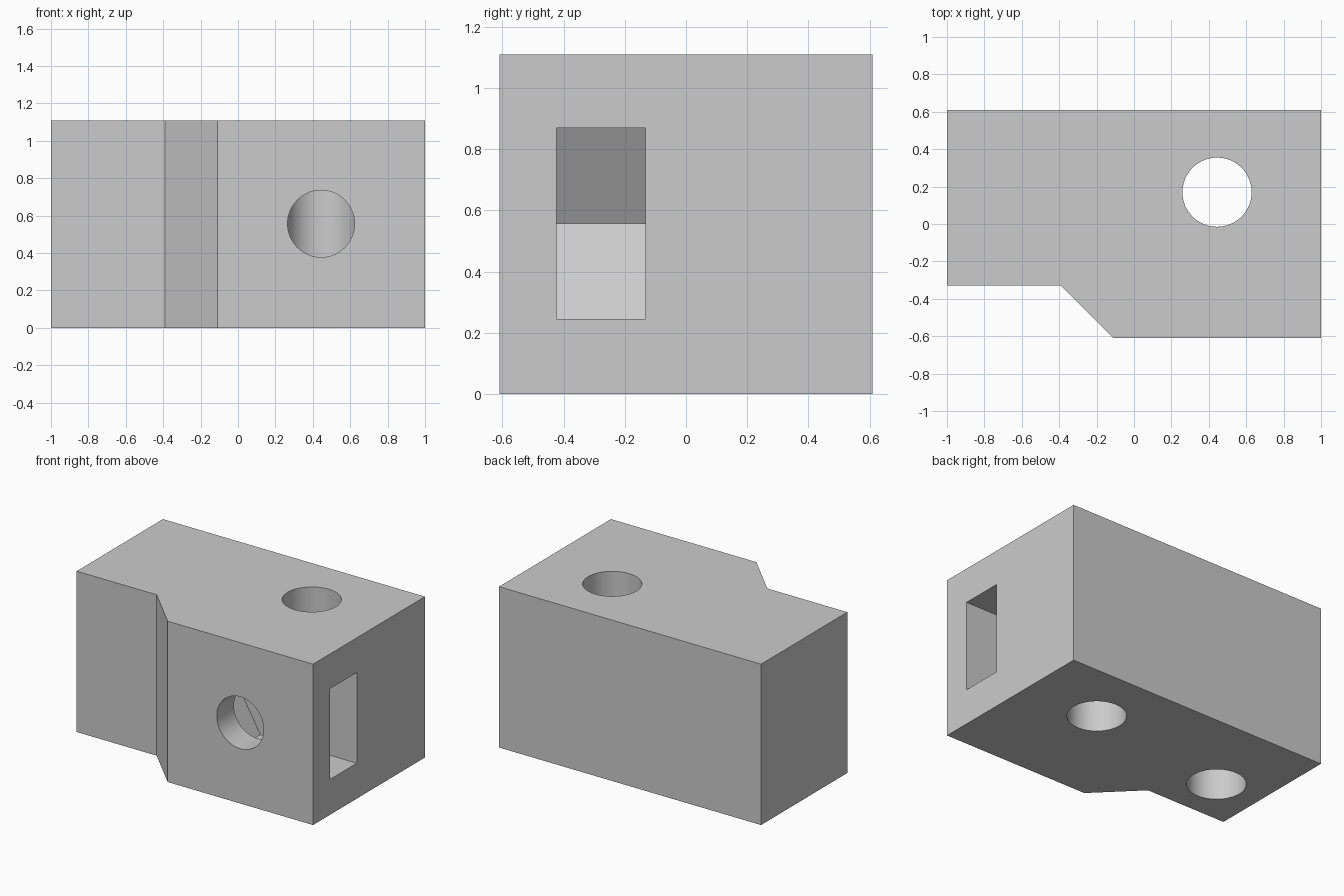
import bpy, bmesh, math
from mathutils import Vector

if "Cube" in bpy.data.objects:
    bpy.data.objects.remove(bpy.data.objects["Cube"])


def prism(name, points, direction):
    """Closed solid made by sweeping a flat outline along a direction."""
    bm = bmesh.new()
    face = bm.faces.new([bm.verts.new(p) for p in points])
    swept = bmesh.ops.extrude_face_region(bm, geom=[face])["geom"]
    verts = [v for v in swept if isinstance(v, bmesh.types.BMVert)]
    bmesh.ops.translate(bm, verts=verts, vec=Vector(direction))
    bmesh.ops.recalc_face_normals(bm, faces=bm.faces)
    mesh = bpy.data.meshes.new(name)
    bm.to_mesh(mesh)
    bm.free()
    obj = bpy.data.objects.new(name, mesh)
    bpy.context.collection.objects.link(obj)
    return obj


def circle(cx, cy, r, n=64):
    return [(cx + r * math.cos(2 * math.pi * i / n),
             cy + r * math.sin(2 * math.pi * i / n)) for i in range(n)]


def cut(target, cutter):
    mod = target.modifiers.new(cutter.name, 'BOOLEAN')
    mod.operation = 'DIFFERENCE'
    mod.solver = 'EXACT'
    mod.object = cutter
    bpy.context.view_layer.objects.active = target
    bpy.ops.object.modifier_apply(modifier=mod.name)
    bpy.data.objects.remove(cutter, do_unlink=True)


H = 1.11            # block height
HX, HZ = 0.444, 0.557   # clamp screw axis

# Block with a stepped, sloped front
outline = [(-1, -0.33), (-0.39, -0.33), (-0.11, -0.61),
           (1, -0.61), (1, 0.61), (-1, 0.61)]
block = prism("clamp_block", [(x, y, 0) for x, y in outline], (0, 0, H))

# Vertical through hole
cut(block, prism("rod_hole", [(x, y, -0.1) for x, y in circle(HX, 0.17, 0.185)],
                 (0, 0, H + 0.2)))

# Blind hole from below
cut(block, prism("blind_hole", [(x, y, -0.1) for x, y in circle(-0.667, 0.0, 0.185)],
                 (0, 0, 0.99)))

# Screw hole from the front into the rod hole
cut(block, prism("screw_hole", [(x, -0.7, z) for x, z in circle(HX, HZ, 0.179)],
                 (0, 0.87, 0)))

# Nut slot from the right side, with a hexagonal pointed end
half = 0.3125
side = half / math.sqrt(3)
slot = [(1.1, HZ - half), (1.1, HZ + half), (HX - side, HZ + half),
        (HX - 2 * side, HZ), (HX - side, HZ - half)]
cut(block, prism("nut_slot", [(x, -0.423, z) for x, z in slot], (0, 0.29, 0)))

# Smooth bores, crisp edges
block.select_set(True)
bpy.context.view_layer.objects.active = block
bpy.ops.object.shade_smooth_by_angle(angle=math.radians(25))
